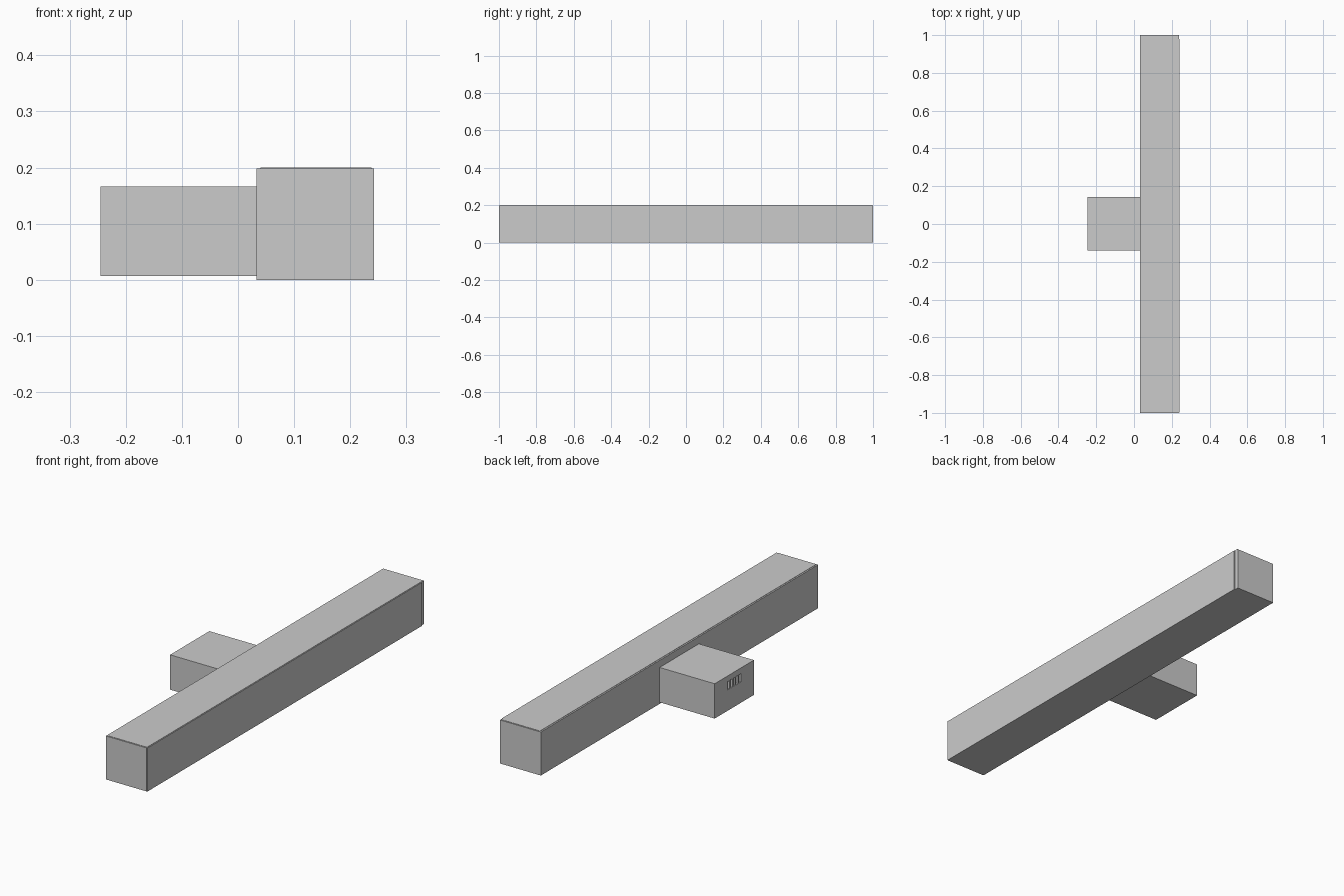
import bpy

if "Cube" in bpy.data.objects:
    bpy.data.objects.remove(bpy.data.objects["Cube"])


def box(name, x0, x1, y0, y1, z0, z1):
    """Axis-aligned box from its limits."""
    bpy.ops.mesh.primitive_cube_add(size=1)
    ob = bpy.context.object
    ob.name = name
    ob.scale = (x1 - x0, y1 - y0, z1 - z0)
    ob.location = ((x0 + x1) / 2, (y0 + y1) / 2, (z0 + z1) / 2)
    bpy.ops.object.transform_apply(location=True, rotation=True, scale=True)
    return ob


# long bar with a thin front panel
box("bar_body", 0.033, 0.238, -1.0, 1.0, 0.0, 0.1985)
box("bar_front_panel", 0.238, 0.242, -0.998, 0.98, 0.0, 0.1985)
box("bar_top_panel", 0.04, 0.238, -0.996, 0.996, 0.1985, 0.2)

# rear housing butting against the bar
housing = box("rear_housing", -0.245, 0.033, -0.14, 0.143, 0.007, 0.166)

# row of shallow vent slots in the back face of the housing
count, pitch, width = 5, 0.021, 0.014
for i in range(count):
    y = 0.002 + (i - (count - 1) / 2) * pitch
    cutter = box("vent_cutter", -0.26, -0.235, y - width / 2, y + width / 2, 0.102, 0.140)
    cutter.hide_render = True
    mod = housing.modifiers.new("vent", 'BOOLEAN')
    mod.object = cutter
    mod.solver = 'EXACT'
    bpy.context.view_layer.objects.active = housing
    bpy.ops.object.modifier_apply(modifier=mod.name)
    bpy.data.objects.remove(cutter)
